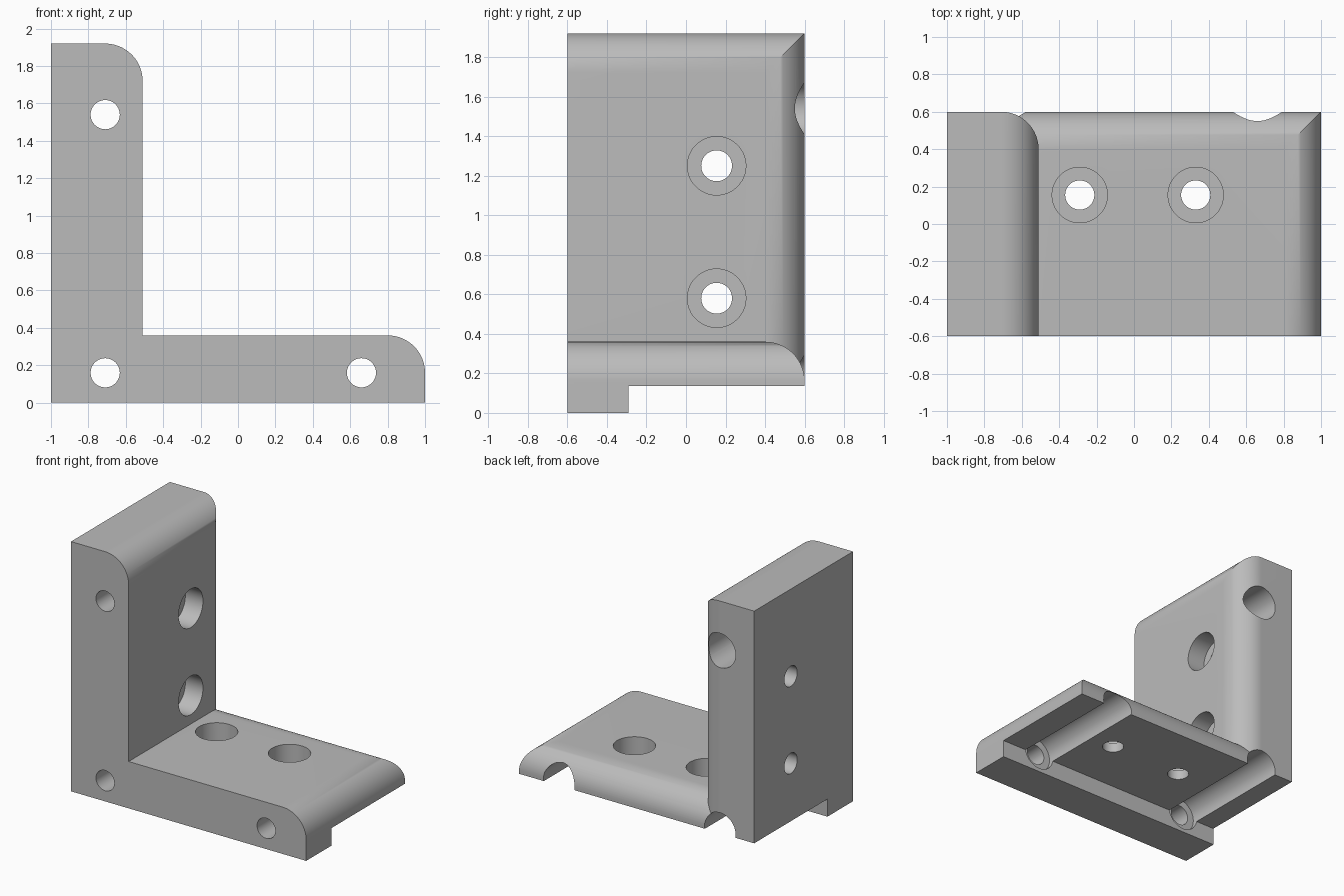
import bpy, bmesh, math
from mathutils import Matrix, Vector

if "Cube" in bpy.data.objects:
    bpy.data.objects.remove(bpy.data.objects["Cube"])

grey = bpy.data.materials.new("light grey")
grey.use_nodes = True
COLOUR = (0.5, 0.5, 0.5, 1)
grey.diffuse_color = COLOUR
grey.node_tree.nodes["Principled BSDF"].inputs["Base Color"].default_value = COLOUR

ROUND, STEPS = 0.2, 20
BORE, HEAD = 0.078, 0.148


def make_object(name, bm):
    bmesh.ops.recalc_face_normals(bm, faces=bm.faces)
    mesh = bpy.data.meshes.new(name)
    bm.to_mesh(mesh)
    bm.free()
    mesh.materials.append(grey)
    obj = bpy.data.objects.new(name, mesh)
    bpy.context.collection.objects.link(obj)
    return obj


def rounded_slab(name, start, end, low, high, place):
    """Slab of stacked rectangles, two sides rounding over towards its end."""
    layers = [(start, 0)]
    for i in range(STEPS + 1):
        a = math.pi / 2 * i / STEPS
        layers.append((end - ROUND + ROUND * math.sin(a), ROUND * (1 - math.cos(a))))
    bm = bmesh.new()
    rings = []
    for depth, inset in layers:
        u, v = high[0] - inset, high[1] - inset
        corners = [low, (u, low[1]), (u, v), (low[0], v)]
        rings.append([bm.verts.new(place(depth, *c)) for c in corners])
    for a, b in zip(rings, rings[1:]):
        for i in range(4):
            j = (i + 1) % 4
            bm.faces.new((a[i], a[j], b[j], b[i]))
    bm.faces.new(rings[0])
    bm.faces.new(rings[-1])
    return make_object(name, bm)


def rod(start, end, radius):
    start, end = Vector(start), Vector(end)
    axis = end - start
    turn = axis.to_track_quat('Z', 'Y').to_matrix().to_4x4()
    bm = bmesh.new()
    bmesh.ops.create_cone(bm, cap_ends=True, segments=48, radius1=radius, radius2=radius,
                          depth=axis.length,
                          matrix=Matrix.Translation((start + end) / 2) @ turn)
    return make_object("hole_cutter", bm)


def combine(target, other, operation):
    mod = target.modifiers.new("combine", 'BOOLEAN')
    mod.operation, mod.solver, mod.object = operation, 'EXACT', other
    other.hide_render = True
    bpy.context.view_layer.objects.active = target
    bpy.ops.object.modifier_apply(modifier=mod.name)
    bpy.data.objects.remove(other)


# Upright and foot plates, joined into one bracket
bracket = rounded_slab("angle_bracket", -1, -0.51, (-0.6, 0), (0.6, 1.92),
                       lambda d, u, v: (d, u, v))
foot = rounded_slab("foot_plate", 0, 0.36, (-0.9, -0.6), (1, 0.6),
                    lambda d, u, v: (u, v, d))
combine(bracket, foot, 'UNION')

# Step under the foot, leaving a lip along the front
bm = bmesh.new()
bmesh.ops.create_cube(bm, size=1, matrix=Matrix.Translation((0, 0.21, 0.0175))
                      @ Matrix.Diagonal((3, 1, 0.235, 1)))
combine(bracket, make_object("step_cutter", bm), 'DIFFERENCE')

# Long holes front to back, widened from the back
for x, z in ((-0.71, 1.54), (-0.71, 0.16), (0.66, 0.16)):
    combine(bracket, rod((x, -0.8, z), (x, 0.8, z), BORE), 'DIFFERENCE')
    combine(bracket, rod((x, -0.33, z), (x, 0.8, z), 0.132), 'DIFFERENCE')

# Counterbored screw holes in the upright
for z in (0.58, 1.25):
    combine(bracket, rod((-1.2, 0.155, z), (-0.3, 0.155, z), BORE), 'DIFFERENCE')
    combine(bracket, rod((-0.66, 0.155, z), (-0.3, 0.155, z), HEAD), 'DIFFERENCE')

# Counterbored screw holes in the foot
for x in (-0.29, 0.33):
    combine(bracket, rod((x, 0.155, -0.2), (x, 0.155, 0.6), BORE), 'DIFFERENCE')
    combine(bracket, rod((x, 0.155, 0.21), (x, 0.155, 0.6), HEAD), 'DIFFERENCE')

bpy.ops.object.select_all(action='DESELECT')
bracket.select_set(True)
bpy.context.view_layer.objects.active = bracket
bpy.ops.object.shade_smooth_by_angle(angle=math.radians(30))
